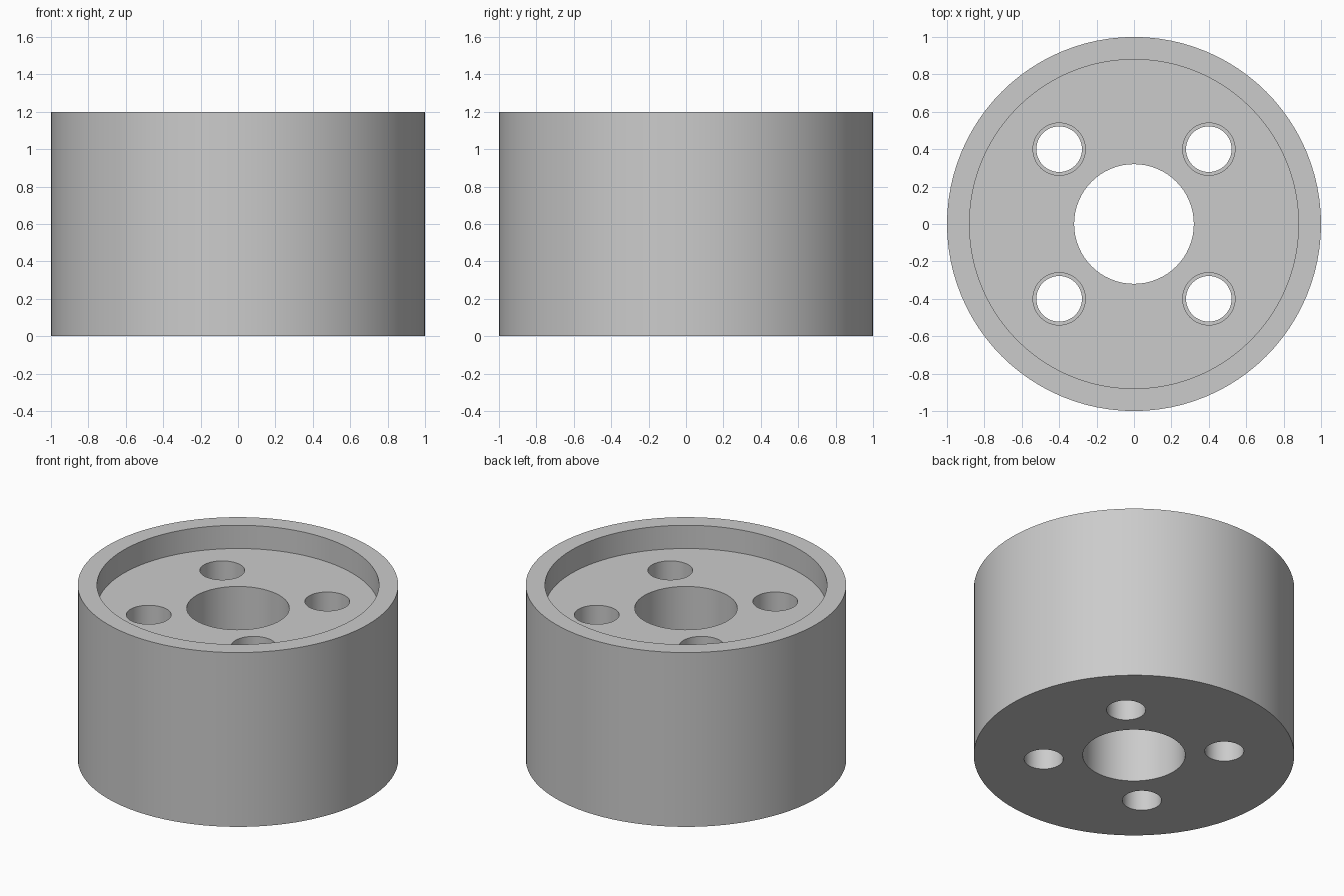
import bpy, math

if "Cube" in bpy.data.objects:
    bpy.data.objects.remove(bpy.data.objects["Cube"], do_unlink=True)

HEIGHT = 1.2
FLOOR = 1.04      # floor of the top recess
STEP = 0.52       # shoulder inside the bolt holes
OVER = 0.1        # cutter overshoot

grey = bpy.data.materials.new("plain grey")
grey.use_nodes = True
colour = (0.6, 0.6, 0.6, 1)
grey.diffuse_color = colour
grey.node_tree.nodes["Principled BSDF"].inputs["Base Color"].default_value = colour


def cylinder(name, radius, bottom, top, x=0, y=0, sides=64):
    bpy.ops.mesh.primitive_cylinder_add(
        vertices=sides, radius=radius, depth=top - bottom,
        location=(x, y, (bottom + top) / 2))
    obj = bpy.context.object
    obj.name = name
    obj.data.materials.append(grey)
    return obj


def cut(target, cutter):
    cutter.hide_render = True
    mod = target.modifiers.new(cutter.name, "BOOLEAN")
    mod.operation = "DIFFERENCE"
    mod.solver = "EXACT"
    mod.object = cutter
    bpy.context.view_layer.objects.active = target
    bpy.ops.object.modifier_apply(modifier=mod.name)
    bpy.data.objects.remove(cutter, do_unlink=True)


# Solid drum
body = cylinder("drum_body", 1, 0, HEIGHT, sides=96)

# Shallow recess and central bore
cut(body, cylinder("recess_cutter", 0.88, FLOOR, HEIGHT + OVER, sides=96))
cut(body, cylinder("bore_cutter", 0.32, -OVER, HEIGHT + OVER))

# Four stepped bolt holes, wider at the top
for x in (-0.4, 0.4):
    for y in (-0.4, 0.4):
        cut(body, cylinder("bolt_hole_cutter", 0.122, -OVER, HEIGHT + OVER, x, y, 48))
        cut(body, cylinder("counterbore_cutter", 0.14, STEP, HEIGHT + OVER, x, y, 48))

# Smooth walls with crisp rims
bpy.ops.object.select_all(action="DESELECT")
body.select_set(True)
bpy.context.view_layer.objects.active = body
bpy.ops.object.shade_smooth_by_angle(angle=math.radians(30))
